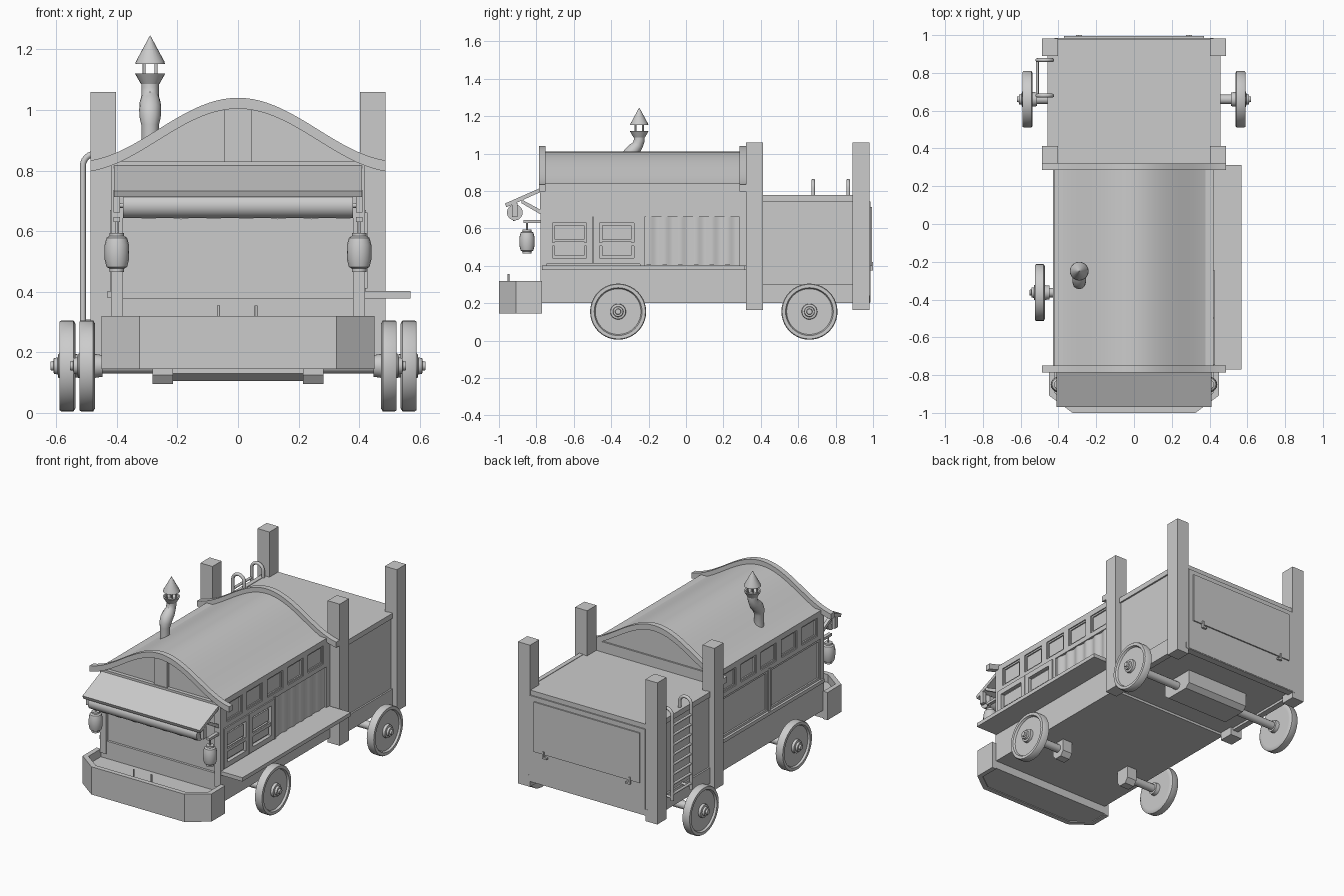
import bpy, bmesh
from math import sin, cos, pi, radians
from mathutils import Vector

if "Cube" in bpy.data.objects:
    bpy.data.objects.remove(bpy.data.objects["Cube"])

S = (-1, 1)

def finish(name, bm, smooth=False):
    bmesh.ops.remove_doubles(bm, verts=bm.verts, dist=1e-5)
    bmesh.ops.recalc_face_normals(bm, faces=bm.faces)
    me = bpy.data.meshes.new(name)
    bm.to_mesh(me)
    bm.free()
    ob = bpy.data.objects.new(name, me)
    bpy.context.collection.objects.link(ob)
    if smooth:
        shade(ob)
    return ob

def shade(ob):
    bpy.ops.object.select_all(action='DESELECT')
    bpy.context.view_layer.objects.active = ob
    ob.select_set(True)
    bpy.ops.object.shade_smooth_by_angle(angle=radians(35))

def prism(name, pts, axis, a, b, smooth=False):
    bm = bmesh.new()
    put = {'x': lambda u, v, t: (t, u, v), 'y': lambda u, v, t: (u, t, v), 'z': lambda u, v, t: (u, v, t)}[axis]
    lo = [bm.verts.new(put(u, v, a)) for u, v in pts]
    hi = [bm.verts.new(put(u, v, b)) for u, v in pts]
    bm.faces.new(lo)
    bm.faces.new(hi)
    n = len(pts)
    for i in range(n):
        j = (i + 1) % n
        bm.faces.new((lo[i], lo[j], hi[j], hi[i]))
    return finish(name, bm, smooth)

def box(name, x0, x1, y0, y1, z0, z1):
    return prism(name, [(x0, y0), (x1, y0), (x1, y1), (x0, y1)], 'z', z0, z1)

def side_box(name, s, x0, x1, y0, y1, z0, z1):
    return box(name, min(s*x0, s*x1), max(s*x0, s*x1), y0, y1, z0, z1)

def lathe(name, prof, loc, axis='z', n=32, flip=1):
    # profile of (radius, distance along axis)
    bm = bmesh.new()
    rings = []
    for r, h in prof:
        ring = []
        for i in range(n):
            a = 2*pi*i/n
            u, v = r*cos(a), r*sin(a)
            co = (u, v, h) if axis == 'z' else (h*flip, u, v)
            ring.append(bm.verts.new(Vector(co) + Vector(loc)))
        rings.append(ring)
    for p, q in zip(rings, rings[1:]):
        for i in range(n):
            j = (i + 1) % n
            bm.faces.new((p[i], p[j], q[j], q[i]))
    return finish(name, bm, True)

def tube(name, pts, r, radii=None):
    cu = bpy.data.curves.new(name, 'CURVE')
    cu.dimensions = '3D'
    cu.bevel_depth = r
    cu.bevel_resolution = 4
    cu.use_fill_caps = True
    sp = cu.splines.new('POLY')
    sp.points.add(len(pts) - 1)
    for i, p in enumerate(pts):
        sp.points[i].co = (*p, 1)
        sp.points[i].radius = radii[i] if radii else 1
    ob = bpy.data.objects.new(name, cu)
    bpy.context.collection.objects.link(ob)
    bpy.ops.object.select_all(action='DESELECT')
    bpy.context.view_layer.objects.active = ob
    ob.select_set(True)
    bpy.ops.object.convert(target='MESH')
    shade(bpy.context.object)

def frame(name, s, x0, x1, y0, y1, z0, z1, w):
    # four bars around an opening on a side wall
    side_box(name + "_bottom", s, x0, x1, y0, y1, z0, z0 + w)
    side_box(name + "_top", s, x0, x1, y0, y1, z1 - w, z1)
    side_box(name + "_front", s, x0, x1, y0, y0 + w, z0 + w, z1 - w)
    side_box(name + "_back", s, x0, x1, y1 - w, y1, z0 + w, z1 - w)

def arch(x):
    return 0.83 + 0.105*(1 + cos(pi*x/0.53))

# Front cabin: inner walls, lower skirt
box("cabin_walls", -.405, .405, -.755, .32, .21, .84)
box("cabin_skirt", -.42, .42, -.77, .32, .2, .38)

# Roof and curved end boards
xs = [-.42 + .84*i/32 for i in range(33)]
prism("roof", [(x, arch(x) - .03) for x in xs] + [(.42, .81), (-.42, .81)], 'y', -.755, .31, True)
xs = [-.487 + .974*i/40 for i in range(41)]
board = [(x, arch(x)) for x in xs] + [(x, arch(x) - .036) for x in reversed(xs)]
prism("front_roof_board", board, 'y', -.785, -.75, True)
prism("back_roof_board", board, 'y', .285, .32, True)
box("gable_post", -.045, .045, -.772, -.75, .82, 1.005)
box("gable_beam", -.41, .41, -.778, -.75, .805, .83)

# Side framing of the cabin
for s in S:
    side_box("corner_post", s, .38, .42, -.777, -.745, .3, .82)
    side_box("side_beam", s, .40, .43, -.77, .31, .38, .402)
    side_box("mid_rail", s, .40, .42, -.76, .31, .66, .69)
    side_box("top_rail", s, .40, .42, -.76, .31, .805, .84)
    side_box("back_stile", s, .40, .42, .285, .32, .40, .82)
    side_box("middle_stile", s, .40, .422, -.245, -.222, .40, .67)
    for i in range(6):
        y = -.735 + i*.203
        side_box("window_stile", s, .40, .42, y - .024, y + .024, .69, .805)
    for i in range(5):
        y = -.735 + i*.203
        frame("window_frame", s, .40, .413, y + .024, y + .179, .69, .805, .01)

# Sliding doors with two panels each, on the right
for y in (-.747, -.495):
    frame("door_frame", 1, .405, .428, y, y + .248, .41, .662, .032)
    side_box("door_bar", 1, .405, .426, y + .03, y + .218, .505, .525)
    for z in (.455, .54):
        side_box("door_panel", 1, .405, .418, y + .045, y + .203, z, z + .075)

# Curtain in the serving opening, plain panels on the left
ys = [-.22 + .505*i/48 for i in range(49)]
wave = [(.410 + .005*sin(i*pi/4), y) for i, y in enumerate(ys)]
prism("serving_curtain", wave + [(.40, ys[-1]), (.40, ys[0])], 'z', .405, .66, True)
for y0, y1 in ((-.745, -.245), (-.222, .285)):
    frame("left_panel_frame", -1, .40, .415, y0, y1, .402, .66, .014)

# Serving shelf
box("serving_shelf", .42, .57, -.77, .312, .378, .402)

# Front awning, rolled blind, brackets and lanterns
prism("awning", [(-.765, .822), (-.968, .733), (-.96, .713), (-.765, .80)], 'x', -.41, .41)
lathe("rolled_blind", [(0, -.38), (.042, -.38), (.042, .38), (0, .38)], (0, -.915, .685), 'x')
hem = [(-.375 + .75*i/40, .643 + .004*sin(i*1.1)) for i in range(41)]
prism("blind_hem", hem + [(.375, .68), (-.375, .68)], 'y', -.925, -.918)
for s in S:
    x = s*.4
    prism("awning_bracket", [(-.76, .665), (-.88, .735), (-.88, .755), (-.76, .69)], 'x', x - .01, x + .01)
    box("blind_holder", x - .011, x + .011, -.93, -.90, .662, .735)
    box("awning_side_trim", x - .012, x + .012, -.78, -.755, .68, .815)
    tube("blind_axle", [(s*.37, -.915, .685), (s*.41, -.915, .685)], .008)
    box("lantern_arm", x - .011, x + .011, -.87, -.76, .63, .646)
    tube("lantern_string", [(x, -.85, .585), (x, -.85, .64)], .005)
    lathe("lantern", [(0, .465), (.024, .465), (.024, .476), (.034, .482), (.04, .505), (.041, .53),
                      (.04, .555), (.034, .578), (.024, .584), (.024, .594), (0, .594)], (x, -.85, 0), 'z', 16)

# Front bumper trough and levers
outer = [(-.45, -.77), (-.45, -.908), (-.325, -1), (.325, -1), (.45, -.908), (.45, -.77)]
inner = [(.42, -.77), (.42, -.893), (.315, -.97), (-.315, -.97), (-.42, -.893), (-.42, -.77)]
prism("bumper_wall", outer + inner, 'z', .145, .32)
prism("bumper_floor", list(reversed(inner)), 'z', .15, .27)
for x in (-.064, .06):
    tube("lever", [(x, -.95, .26), (x, -.95, .355)], .005)

# Rear box, sill, corner posts
box("rear_box", -.448, .448, .32, .978, .215, .775)
for s in S:
    side_box("rear_sill", s, .42, .458, .33, .97, .2, .3)
    side_box("rear_top_trim", s, .43, .458, .33, .97, .745, .778)
    for y in (.32, .89):
        side_box("corner_pillar", s, .403, .487, y, y + .092, .165, 1.06)
box("rear_floor_beam", -.42, .42, .94, .984, .2, .24)

# Back hatch with hooks
box("back_plate", -.403, .403, .97, .986, .205, .745)
box("back_hatch", -.37, .37, .98, .994, .40, .715)
for s in S:
    side_box("hatch_hook", s, .295, .307, .985, 1.0, .375, .42)
    side_box("hatch_hook_foot", s, .275, .307, .985, 1.0, .375, .386)

# Ladder on the left of the rear box
for y in (.68, .868):
    arc = [(-.472 - .04*cos(a), y, .815 + .04*sin(a)) for a in [pi*i/12 for i in range(13)]]
    tube("ladder_rail", [(-.512, y, .28)] + arc + [(-.432, y, .77)], .01)
    tube("ladder_foot", [(-.512, y, .30), (-.44, y, .30)], .008)
for i in range(8):
    z = .32 + i*.062
    tube("ladder_rung", [(-.512, .68, z), (-.512, .868, z)], .008)

# Wheels, axles and mounts
wheel = [(0, -.026), (.125, -.026), (.14, -.026), (.15, -.02), (.15, .02), (.146, .026), (.128, .026),
         (.122, .014), (.042, .014), (.04, .03), (.028, .032), (.026, .045), (.016, .046), (.014, .056), (0, .056)]
for s in S:
    for nm, x, y, xin in (("front", .498, -.363, .25), ("rear", .563, .66, .15)):
        lathe(nm + "_wheel", wheel, (s*x, y, .155), 'x', 40, s)
        tube(nm + "_axle", [(s*xin, y, .155), (s*x, y, .155)], .025)
        lathe(nm + "_axle_collar", [(0, -.05), (.036, -.05), (.04, -.02), (0, -.02)], (s*x, y, .155), 'x', 24, s)
    prism("axle_mount", [(-.41, .21), (-.41, .125), (-.388, .095), (-.338, .095), (-.316, .125), (-.316, .21)],
          'x', s*.215, s*.283)
prism("rear_axle_box", [(.55, .22), (.55, .13), (.58, .105), (.74, .105), (.77, .13), (.77, .22)], 'x', -.22, .22)

# Bent chimney with flared collar and cone cap
cx = -.29
bend = [(cx, -.315, .86), (cx, -.315, .95), (cx, -.312, .975), (cx, -.30, 1.0), (cx, -.275, 1.025),
        (cx, -.258, 1.045), (cx, -.25, 1.07), (cx, -.25, 1.10)]
tube("chimney_pipe", bend, .029, [1, 1, 1.2, 1.25, 1.2, 1, 1, 1])
lathe("chimney_collar", [(0, 1.085), (.03, 1.085), (.05, 1.12), (.04, 1.12), (.025, 1.1), (0, 1.1)], (cx, -.25, 0), 'z', 20)
for i in range(4):
    a = pi/4 + i*pi/2
    px, py = cx + .028*cos(a), -.25 + .028*sin(a)
    tube("cap_strut", [(px, py, 1.10), (px, py, 1.16)], .005)
lathe("chimney_cap", [(0, 1.152), (.049, 1.152), (.047, 1.16), (.001, 1.245), (0, 1.245)], (cx, -.25, 0), 'z', 20)
